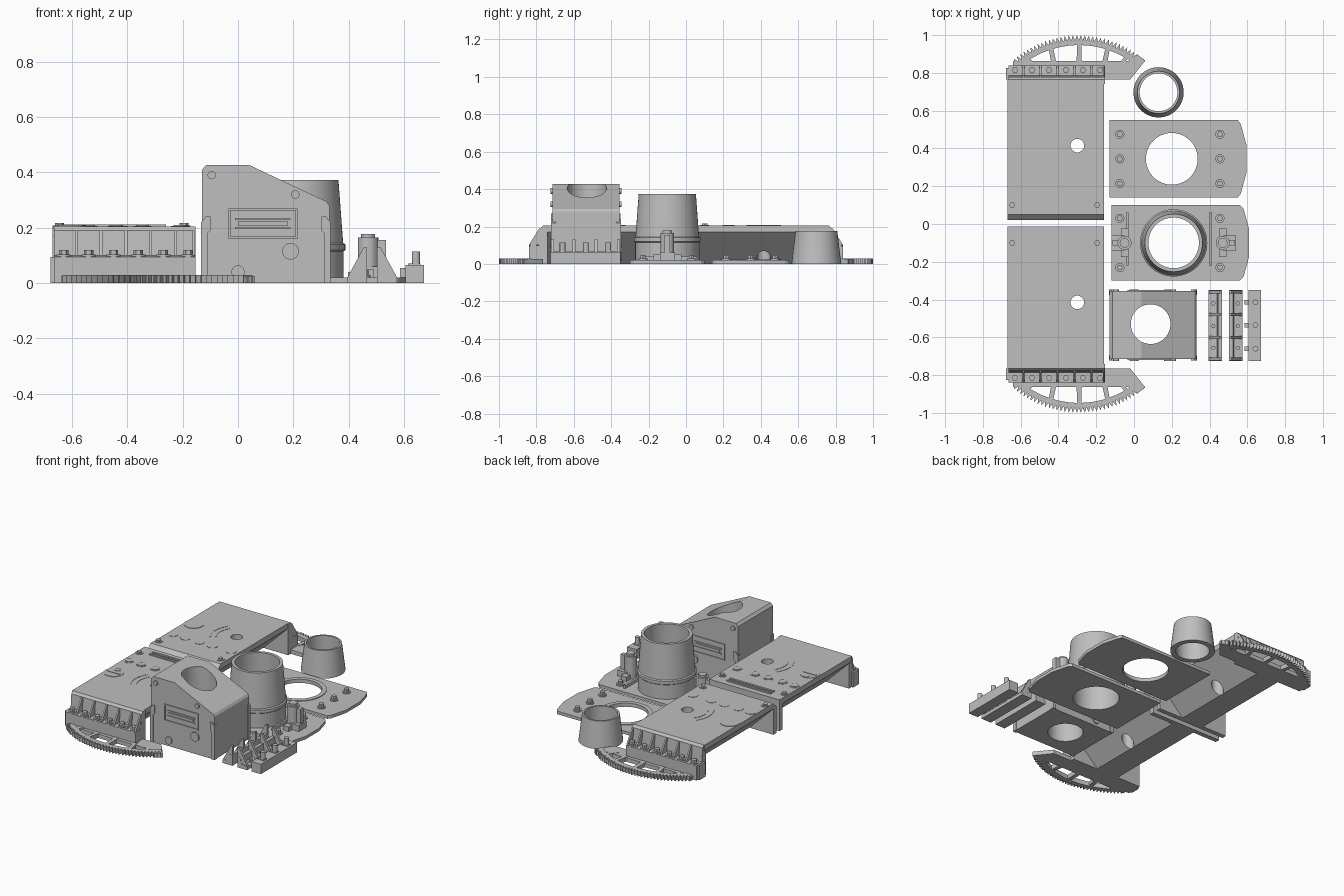
import bpy, bmesh
from math import sin, cos, pi, asin, radians, sqrt

if "Cube" in bpy.data.objects:
    bpy.data.objects.remove(bpy.data.objects["Cube"])

grey = bpy.data.materials.new("plain grey")
grey.use_nodes = True
grey.diffuse_color = (0.52, 0.52, 0.52, 1)
grey.node_tree.nodes["Principled BSDF"].inputs["Base Color"].default_value = (0.52, 0.52, 0.52, 1)


def finish(bm, name, smooth=False):
    bmesh.ops.recalc_face_normals(bm, faces=bm.faces)
    mesh = bpy.data.meshes.new(name)
    bm.to_mesh(mesh)
    bm.free()
    mesh.materials.append(grey)
    ob = bpy.data.objects.new(name, mesh)
    bpy.context.collection.objects.link(ob)
    if smooth:
        bpy.ops.object.select_all(action='DESELECT')
        ob.select_set(True)
        bpy.context.view_layer.objects.active = ob
        bpy.ops.object.shade_smooth_by_angle(angle=radians(30))
    return ob


def prism(name, pts, lo, hi, axis="z"):
    """Extrude a flat outline: (x,y) along z, (x,z) along y or (y,z) along x."""
    place = {"z": lambda a, b, c: (a, b, c), "y": lambda a, b, c: (a, c, b),
             "x": lambda a, b, c: (c, a, b)}[axis]
    bm = bmesh.new()
    low = [bm.verts.new(place(a, b, lo)) for a, b in pts]
    high = [bm.verts.new(place(a, b, hi)) for a, b in pts]
    bm.faces.new(low)
    bm.faces.new(high)
    for i in range(len(pts)):
        j = (i + 1) % len(pts)
        bm.faces.new((low[i], low[j], high[j], high[i]))
    return finish(bm, name)


def box(name, x0, x1, y0, y1, z0, z1):
    return prism(name, [(x0, y0), (x1, y0), (x1, y1), (x0, y1)], z0, z1)


def disc(name, a, b, r, lo, hi, axis="z", n=24):
    ring = [(a + r * cos(2 * pi * i / n), b + r * sin(2 * pi * i / n)) for i in range(n)]
    return prism(name, ring, lo, hi, axis)


def lathe(name, x, y, profile, n=64):
    """Closed (radius, z) profile turned about a vertical axis."""
    bm = bmesh.new()
    rings = [[bm.verts.new((x + r * cos(2 * pi * i / n), y + r * sin(2 * pi * i / n), z))
              for r, z in profile] for i in range(n)]
    for i in range(n):
        p, q = rings[i], rings[(i + 1) % n]
        for k in range(len(profile)):
            m = (k + 1) % len(profile)
            bm.faces.new((p[k], q[k], q[m], p[m]))
    return finish(bm, name, True)


def cut(ob, cutter):
    mod = ob.modifiers.new("cut", 'BOOLEAN')
    mod.operation, mod.solver, mod.object = 'DIFFERENCE', 'EXACT', cutter
    bpy.context.view_layer.objects.active = ob
    bpy.ops.object.modifier_apply(modifier=mod.name)
    bpy.data.objects.remove(cutter)


def bolt(name, x, y, z, r=0.015, h=0.02):
    disc(name + "_washer", x, y, r * 1.5, z, z + h * 0.3)
    disc(name + "_head", x, y, r, z, z + h, n=6)


def span(s, a, b):
    return min(s * a, s * b), max(s * a, s * b)


# Side panels: keel-shaped underside between end walls, ribbed end and toothed arc
LEFT, RIGHT = -0.67, -0.16
for s, tag in ((1, "back"), (-1, "front")):
    near = 0.05 if s > 0 else 0.012
    body = prism(tag + "_panel", [(LEFT, 0.17), (LEFT, 0.205), (RIGHT, 0.205), (RIGHT, 0.17),
                                  (-0.335, 0), (-0.495, 0)], *span(s, near, 0.765), axis="y")
    cut(body, disc("hole_cutter", -0.3, s * 0.415, 0.036, -0.1, 0.4, n=32))
    leg = [(s * near, 0.205), (s * (near + 0.03), 0.18), (s * (near + 0.03), 0), (s * near, 0)]
    if s > 0:
        leg = [(0.05, 0.205), (0.02, 0.175), (0.02, 0), (0.05, 0)]
    prism(tag + "_panel_leg", leg, LEFT, RIGHT, "x")

    # Ribbed end wall
    prism(tag + "_end_wall", [(s * y, z) for y, z in
          ((0.74, 0), (0.74, 0.205), (0.765, 0.205), (0.778, 0.19), (0.785, 0.1),
           (0.84, 0.095), (0.84, 0))], LEFT + 0.005, RIGHT + 0.006, "x")
    box(tag + "_end_corner", -0.677, -0.63, *span(s, 0.765, 0.825), 0, 0.095)
    for i in range(6):
        x = -0.585 + i * 0.09 if i < 5 else RIGHT
        prism(tag + "_rib", [(s * y, z) for y, z in ((0.77, 0.1), (0.77, 0.19), (0.785, 0.19), (0.84, 0.1))],
              x - 0.005, x + 0.005, "x")
        bolt(tag + "_end_nut", -0.63 + i * 0.09, s * 0.815, 0.095, 0.017, 0.025)

    # Toothed arc: rim, spokes and foot
    cx, cy, teeth = -0.292, 0.464, 36
    half = asin(0.353 / 0.536)
    rim = []
    for i in range(teeth):
        for k, r in ((0, 0.508), (0.5, 0.536)):
            t = -half + 2 * half * (i + k) / teeth
            rim.append((cx + r * sin(t), s * (cy + r * cos(t))))
    for i in range(25):
        t = half * (1 - 2 * i / 24)
        rim.append((cx + 0.483 * sin(t), s * (cy + 0.483 * cos(t))))
    prism(tag + "_arc_rim", rim, 0, 0.03)
    for foot, top in ((-0.53, -0.56), (-0.42, -0.44), (-0.29, -0.29), (-0.16, -0.14), (-0.08, -0.04)):
        y = cy + sqrt(0.49 ** 2 - (top - cx) ** 2)
        prism(tag + "_arc_spoke", [(foot - 0.014, s * 0.83), (foot + 0.014, s * 0.83),
                                   (top + 0.012, s * y), (top - 0.012, s * y)], 0, 0.028)
    prism(tag + "_arc_foot", [(x, s * y) for x, y in
          ((-0.64, 0.8), (-0.18, 0.765), (-0.02, 0.765), (0.06, 0.865), (0.02, 0.895),
           (-0.03, 0.862), (-0.64, 0.862))], 0, 0.026)

    # Fittings on the panel top
    for x in (-0.645, -0.195):
        bolt(tag + "_corner_bolt", x, s * 0.1, 0.205, 0.016, 0.012)
    for x in (-0.63, -0.54, -0.44, -0.345, -0.21):
        disc(tag + "_low_disc", x, s * 0.228, 0.032, 0.2, 0.207)
        if s < 0:
            disc(tag + "_raised_nut", x, s * 0.228, 0.024, 0.2, 0.21, n=12)
    disc(tag + "_hatch", -0.61, s * 0.415, 0.06, 0.2, 0.208, n=32)
    for r in (0.12, 0.155):
        ends = [(rr, radians(180 + a)) for rr, seq in ((r, range(-35, 36, 10)), (r + 0.006, range(35, -36, -10)))
                for a in seq]
        prism(tag + "_curved_mark", [(-0.3 + rr * cos(t), s * 0.415 + rr * sin(t)) for rr, t in ends], 0.2, 0.207)
box("hatch_bar", -0.655, -0.565, -0.425, -0.41, 0.2, 0.211)
disc("hatch_knob", -0.61, -0.375, 0.02, 0.2, 0.211)
for y in (-0.055, -0.085):
    box("panel_rail", -0.58, -0.26, y - 0.007, y + 0.007, 0.2, 0.212)

# Angular housing with a vertical bore
housing = prism("housing", [(-0.13, 0), (-0.13, 0.41), (-0.115, 0.427), (0.04, 0.427), (0.16, 0.37),
                            (0.32, 0.295), (0.33, 0.28), (0.33, 0)], -0.715, -0.355, "y")
cut(housing, disc("bore_cutter", 0.088, -0.53, 0.105, -0.1, 0.6, n=48))
for s, tag in ((-1, "front"), (1, "back")):
    def out(d0, d1):
        return span(1, *sorted((-0.535 + s * (0.18 + d0), -0.535 + s * (0.18 + d1))))
    for x0, x1, z0, z1 in ((-0.035, 0.215, 0.16, 0.168), (-0.035, 0.215, 0.262, 0.27),
                           (-0.035, -0.027, 0.168, 0.262), (0.207, 0.215, 0.168, 0.262),
                           (-0.01, 0.19, 0.195, 0.202), (-0.01, 0.19, 0.228, 0.235),
                           (0.0, 0.18, 0.208, 0.222)):
        box(tag + "_slot_frame", x0, x1, *out(-0.002, 0.006), z0, z1)
    for x, z, r in ((-0.095, 0.39, 0.015), (0.207, 0.32, 0.015), (0.19, 0.115, 0.03), (0.0, 0.04, 0.024)):
        disc(tag + "_housing_bolt", x, z, r, *out(-0.002, 0.009), axis="y")
    for x, d in ((-0.133, 1), (0.334, -1)):
        prism(tag + "_corner_strap", [(x, 0), (x, 0.22), (x + d * 0.015, 0.24), (x + d * 0.033, 0.24),
                                      (x + d * 0.033, 0.19), (x + d * 0.022, 0.18), (x + d * 0.022, 0)],
              *out(-0.02, 0.007), axis="y")

# Base plates with round openings
plates = (("back_plate", 0.345, 0.2, [(-0.13, 0.14), (0.55, 0.14), (0.565, 0.16), (0.595, 0.27),
                                       (0.595, 0.42), (0.565, 0.53), (0.55, 0.55), (-0.13, 0.55)]),
          ("front_plate", -0.1, 0.21, [(-0.12, -0.3), (0.56, -0.3), (0.58, -0.28), (0.61, -0.17),
                                        (0.61, -0.03), (0.58, 0.08), (0.56, 0.1), (-0.12, 0.1)]))
for name, y, x, outline in plates:
    plate = prism(name, outline, 0, 0.02)
    cut(plate, disc("opening_cutter", x, y, 0.137, -0.1, 0.1, n=64))
    lathe(name + "_ring", x, y, [(0.137, 0.005), (0.165, 0.005), (0.165, 0.024), (0.137, 0.024)])
    for bx in (-0.075, 0.455):
        for d in (-0.13, 0, 0.13):
            if name == "back_plate" or d:
                bolt(name + "_bolt", bx, y + d, 0.02, 0.016, 0.028)
for x in (-0.035, 0.405):
    box("plate_bar", x - 0.007, x + 0.007, -0.22, 0.06, 0.015, 0.04)

# Upright lugs beside the main tube
for x, d in ((-0.05, -1), (0.47, 1)):
    disc("lug_post", x, -0.1, 0.037, 0.015, 0.165)
    disc("lug_cap", x, -0.1, 0.026, 0.16, 0.178, n=12)
    box("lug_bracket", *sorted((x, x + d * 0.07)), -0.14, -0.06, 0.015, 0.06)
    box("lug_web", *sorted((x, x + d * 0.065)), -0.115, -0.085, 0.05, 0.155)
    for y in (-0.155, -0.045):
        box("lug_foot", x - 0.02, x + 0.02, y - 0.02, y + 0.02, 0.015, 0.05)

# Main tube and loose collar
lathe("main_tube", 0.21, -0.1, [(0.137, 0), (0.172, 0.005), (0.172, 0.115), (0.178, 0.12), (0.178, 0.14),
                                (0.17, 0.145), (0.153, 0.373), (0.134, 0.373)])
lathe("loose_collar", 0.13, 0.697, [(0.1, 0), (0.133, 0), (0.112, 0.175), (0.1, 0.175)])

# Loose ribbed strips and the pin block
for x, d in ((0.395, 1), (0.575, -1)):
    prism("wedge_strip", [(x, 0), (x, 0.022), (x + d * 0.045, 0.03), (x + d * 0.05, 0.07),
                          (x + d * 0.072, 0.07), (x + d * 0.072, 0)], -0.725, -0.35, "y")
    for y in (-0.715, -0.6, -0.48, -0.36):
        prism("strip_gusset", [(x, 0.02), (x + d * 0.06, 0.13), (x + d * 0.072, 0.13), (x + d * 0.072, 0.02)],
              y - 0.008, y + 0.008, "y")
    for y in (-0.655, -0.54, -0.42):
        bolt("strip_bolt", x + d * 0.025, y, 0.022, 0.012, 0.02)
box("pin_block", 0.605, 0.673, -0.725, -0.35, 0, 0.065)
for y in (-0.415, -0.535, -0.66):
    disc("block_pin", 0.643, y, 0.015, 0.06, 0.115, n=16)
    box("pin_tab", 0.615, 0.66, y - 0.016, y + 0.016, 0.02, 0.07)
    box("pin_tongue", 0.585, 0.645, y - 0.012, y + 0.012, 0.02, 0.055)
